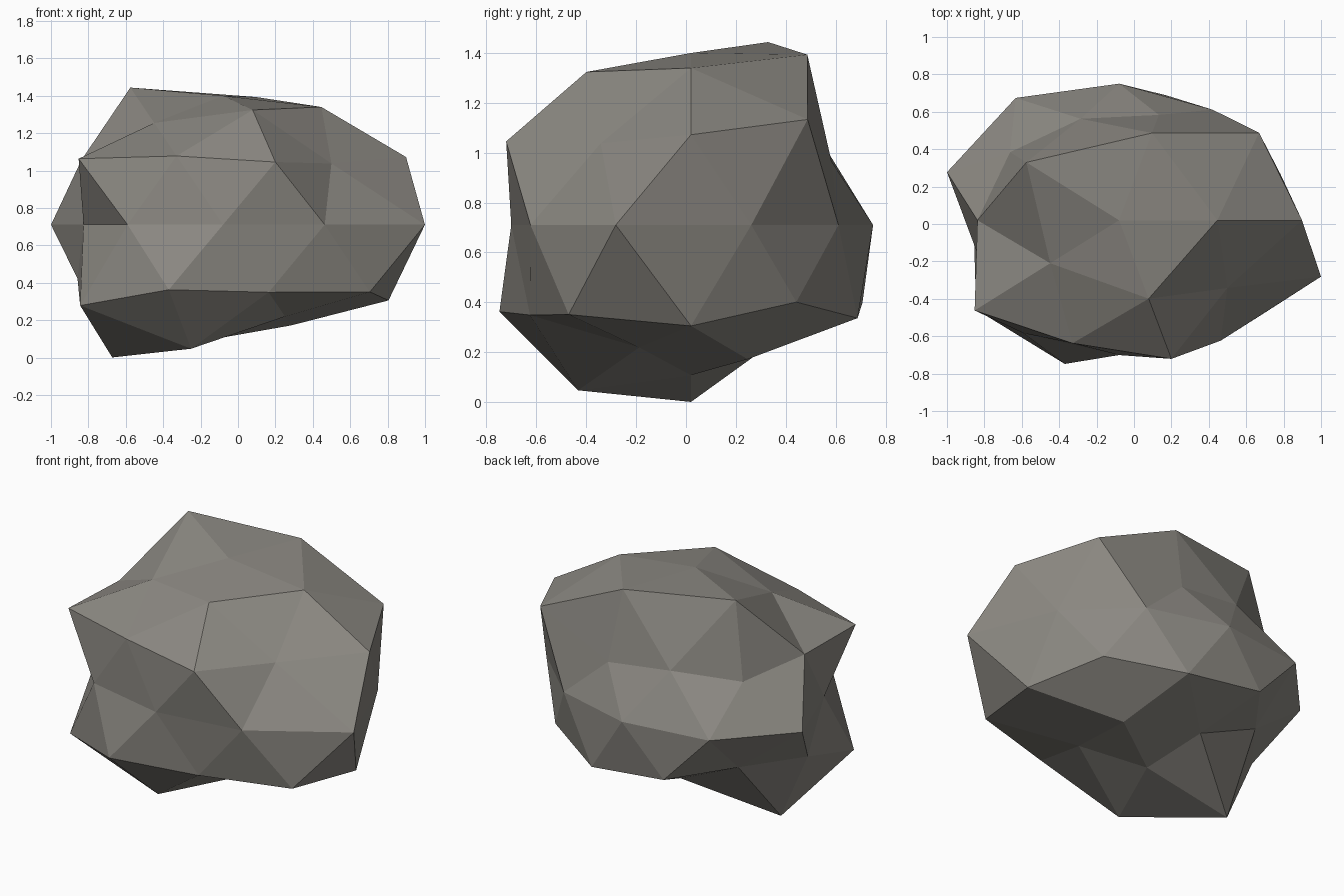
import bpy, bmesh, math

# Remove the default object
cube = bpy.data.objects.get("Cube")
if cube:
    bpy.data.objects.remove(cube, do_unlink=True)

# Stone colour
stone = bpy.data.materials.new("warm_grey_stone")
stone.use_nodes = True
colour = (0.26, 0.248, 0.223, 1.0)
stone.diffuse_color = colour
bsdf = next(n for n in stone.node_tree.nodes if n.type == 'BSDF_PRINCIPLED')
bsdf.inputs["Base Color"].default_value = colour
bsdf.inputs["Roughness"].default_value = 0.9

# Bulge of the stone, ring by ring from top to bottom, anticlockwise from +x
BULGE = [
    [0.932],
    [1.0, 1.085, 1.165, 0.865, 0.975],
    [1.088, 0.78, 0.89, 0.945, 0.842],
    [1.094, 0.77, 0.805, 1.067, 1.013],
    [0.91, 0.85, 0.849, 0.94, 0.967, 0.784, 0.868, 0.838, 0.925, 1.135],
    [0.934, 0.94, 0.87, 1.05, 1.085],
    [1.04, 0.96, 0.765, 1.11, 0.928],
    [0.855, 0.755, 1.127, 1.053, 0.78],
    [0.814],
]
CENTRE = (-0.08, 0.02, 0.71)
STRETCH = (1.0, 0.86, 0.74)


def ring_order(vert):
    """Sort key: height first, then angle around the stone."""
    angle = math.degrees(math.atan2(vert.co.y, vert.co.x))
    return (-round(vert.co.z, 2), (angle + 1) % 360)


# Boulder: a faceted ball pushed in and out at each corner
bm = bmesh.new()
bmesh.ops.create_icosphere(bm, subdivisions=2, radius=1.0)
for v in bm.verts:
    v.co.normalize()
bulges = [b for ring in BULGE for b in ring]
for vert, bulge in zip(sorted(bm.verts, key=ring_order), bulges):
    for i in range(3):
        vert.co[i] = CENTRE[i] + vert.co[i] * STRETCH[i] * bulge
for face in bm.faces:
    face.smooth = False
bmesh.ops.recalc_face_normals(bm, faces=bm.faces)

mesh = bpy.data.meshes.new("boulder")
bm.to_mesh(mesh)
bm.free()
mesh.materials.append(stone)
boulder = bpy.data.objects.new("boulder", mesh)
bpy.context.collection.objects.link(boulder)
